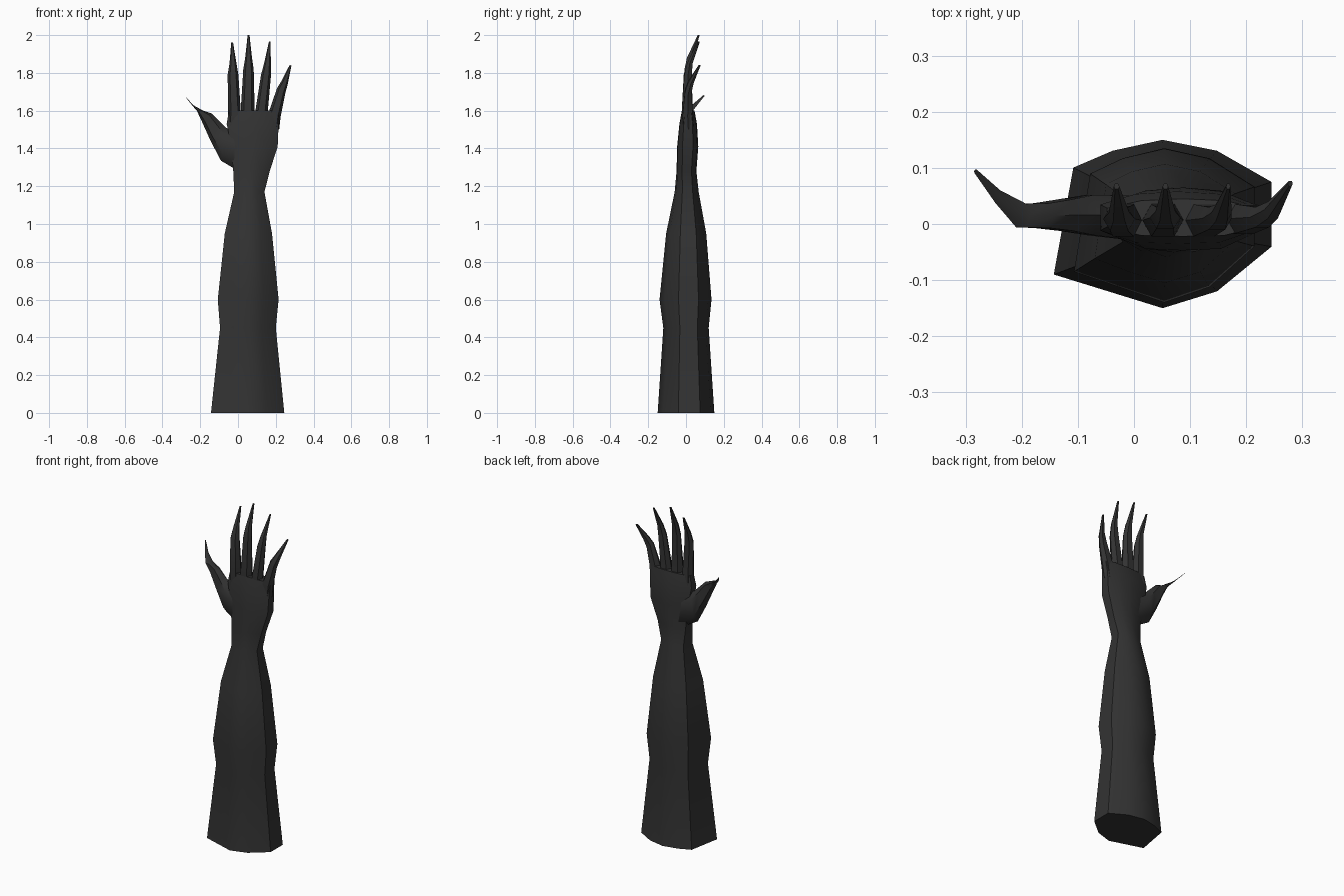
import bpy, bmesh, math

skin = bpy.data.materials.new("charcoal")
skin.diffuse_color = (0.033, 0.033, 0.033, 1)


def loft(name, rings, angle):
    """Skin a list of equal-length rings and cap both ends."""
    bm = bmesh.new()
    loops = [[bm.verts.new(p) for p in ring] for ring in rings]
    n = len(loops[0])
    for a, b in zip(loops, loops[1:]):
        for i in range(n):
            j = (i + 1) % n
            bm.faces.new((a[i], a[j], b[j], b[i]))
    bm.faces.new(loops[0])
    bm.faces.new(loops[-1])
    bmesh.ops.recalc_face_normals(bm, faces=bm.faces)
    me = bpy.data.meshes.new(name)
    bm.to_mesh(me)
    bm.free()
    me.materials.append(skin)
    ob = bpy.data.objects.new(name, me)
    bpy.context.collection.objects.link(ob)
    bpy.ops.object.select_all(action='DESELECT')
    ob.select_set(True)
    bpy.context.view_layer.objects.active = ob
    bpy.ops.object.shade_smooth_by_angle(angle=math.radians(angle))


# Forearm, wrist and palm: two unit outlines blended along the height
ARM = [(-1, -.6), (-.82, .67), (-.46, .87), (0, 1), (.5, .87),
       (1, .5), (1, -.27), (.5, -.8), (0, -1), (-.5, -.8)]
PALM = [(-1, -.5), (-1, .5), (-.55, .9), (0, 1), (.55, .9),
        (1, .5), (1, -.5), (.55, -.95), (0, -1), (-.55, -.95)]
# z, x min, x max, y min, y max, blend from arm to palm
LEVELS = [(0, -.143, .245, -.15, .15, 0),
          (.45, -.095, .2, -.12, .12, 0),
          (.6, -.107, .215, -.14, .135, 0),
          (.95, -.07, .18, -.105, .107, .1),
          (1.17, -.02, .14, -.06, .067, .4),
          (1.28, -.025, .168, -.05, .055, .7),
          (1.41, -.035, .21, -.047, .065, 1),
          (1.53, -.06, .215, -.035, .058, 1),
          (1.6, -.048, .222, -.022, .045, 1)]
rings = []
for z, x0, x1, y0, y1, t in LEVELS:
    ring = []
    for (ax, ay), (px, py) in zip(ARM, PALM):
        u, v = ax + (px - ax) * t, ay + (py - ay) * t
        ring.append(((x0 + x1) / 2 + u * (x1 - x0) / 2,
                     (y0 + y1) / 2 + v * (y1 - y0) / 2, z))
    rings.append(ring)
loft("arm_and_palm", rings, 40)


def digit(name, sections):
    """Six-sided digit; each section is (xa, za, xb, zb, y front, y back)."""
    rings = []
    for xa, za, xb, zb, y0, y1 in sections:
        ym = (y0 + y1) / 2
        rings.append([(xa + (xb - xa) * f, y, za + (zb - za) * f)
                      for f, y in ((0, ym), (.22, y0), (.78, y0),
                                   (1, ym), (.78, y1), (.22, y1))])
    loft(name, rings, 50)


# Clawed fingers
digit("index_finger", [(-.055, 1.52, .015, 1.52, -.02, .04),
                       (-.052, 1.61, .014, 1.61, -.022, .035),
                       (-.055, 1.79, .002, 1.79, -.012, .03),
                       (-.045, 1.85, -.008, 1.85, .005, .035),
                       (-.036, 1.96, -.026, 1.96, .062, .072)])
digit("middle_finger", [(.015, 1.52, .09, 1.52, -.02, .04),
                        (.015, 1.61, .088, 1.61, -.022, .035),
                        (.028, 1.82, .083, 1.82, -.008, .03),
                        (.038, 1.88, .074, 1.88, .005, .038),
                        (.051, 2.0, .061, 2.0, .062, .072)])
digit("ring_finger", [(.085, 1.52, .16, 1.52, -.02, .04),
                      (.092, 1.6, .158, 1.6, -.022, .035),
                      (.122, 1.79, .174, 1.78, -.01, .03),
                      (.138, 1.85, .174, 1.85, .005, .035),
                      (.164, 1.967, .172, 1.967, .062, .072)])
digit("little_finger", [(.15, 1.5, .218, 1.5, -.015, .04),
                        (.162, 1.59, .226, 1.57, -.018, .036),
                        (.207, 1.72, .25, 1.69, -.006, .03),
                        (.232, 1.76, .263, 1.74, .01, .04),
                        (.274, 1.843, .283, 1.838, .067, .077)])

# Thumb, from the root inside the palm to the claw tip
digit("thumb", [(.0, 1.48, .02, 1.27, -.03, .05),
                (-.065, 1.51, -.09, 1.335, -.02, .052),
                (-.1, 1.545, -.145, 1.44, -.012, .044),
                (-.14, 1.585, -.19, 1.54, -.007, .037),
                (-.185, 1.6, -.217, 1.598, -.006, .036),
                (-.235, 1.628, -.25, 1.637, .037, .06),
                (-.279, 1.675, -.285, 1.682, .09, .097)])
